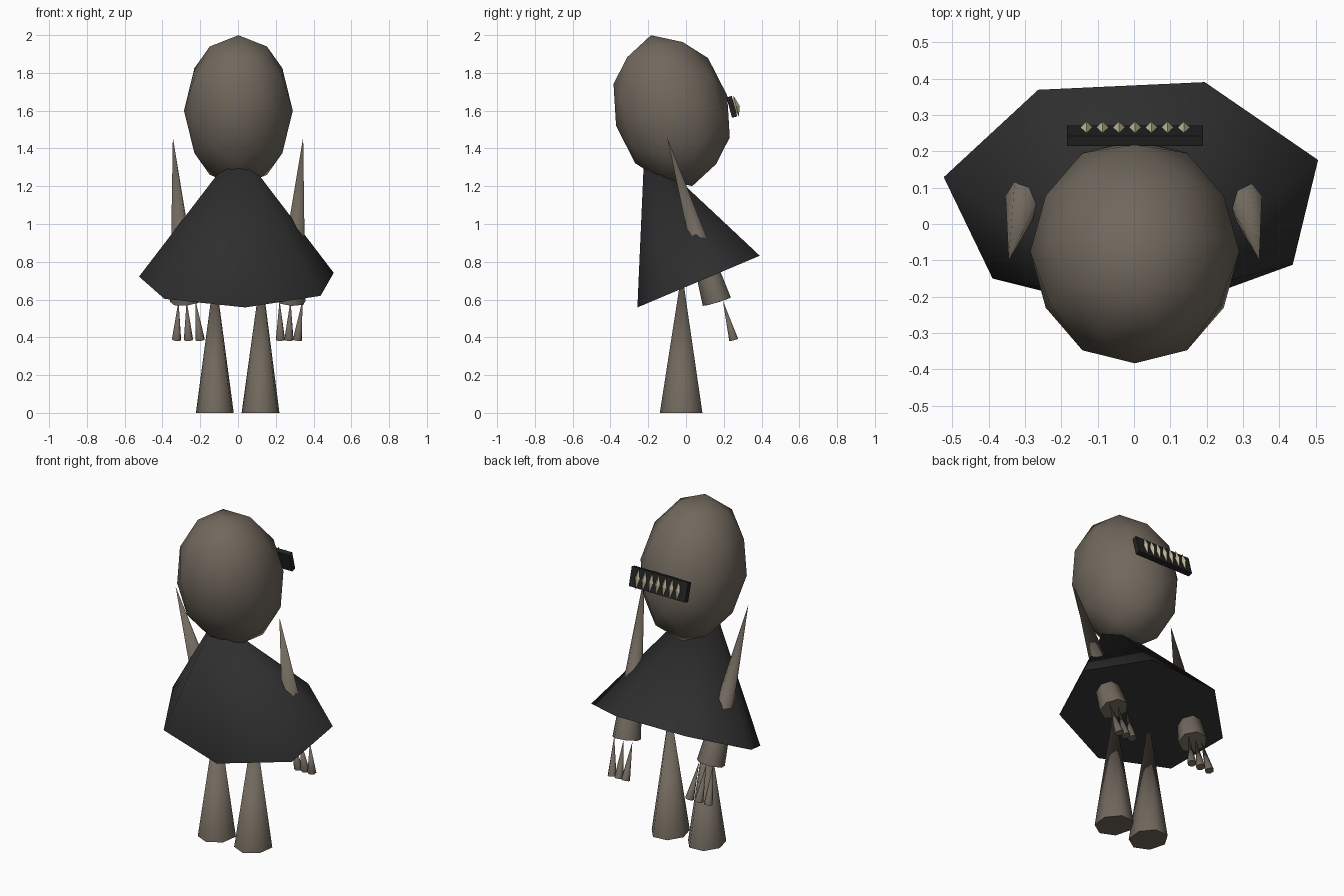
import bpy, bmesh, math
from mathutils import Vector, Matrix

if "Cube" in bpy.data.objects:
    bpy.data.objects.remove(bpy.data.objects["Cube"])


def material(name, rgb):
    m = bpy.data.materials.new(name)
    m.diffuse_color = (*rgb, 1)
    m.use_nodes = True
    m.node_tree.nodes["Principled BSDF"].inputs["Base Color"].default_value = m.diffuse_color
    return m


skin = material("taupe", (0.165, 0.139, 0.110))
cloth = material("charcoal", (0.027, 0.027, 0.027))
clip_mat = material("black", (0.016, 0.016, 0.016))
stud_mat = material("pale_gold", (0.50, 0.45, 0.30))


def add_object(name, mesh, mat):
    mesh.materials.append(mat)
    ob = bpy.data.objects.new(name, mesh)
    bpy.context.collection.objects.link(ob)
    return ob


def cone(name, base, apex, rx, ry, mat, sides=7, phase=17):
    """Cone with a flat closed base, smooth sides and an elliptical section."""
    base, apex = Vector(base), Vector(apex)
    axis = apex - base
    rot = Vector((0, 0, 1)).rotation_difference(axis.normalized())
    verts = []
    for i in range(sides):
        a = math.radians(phase) + math.tau * i / sides
        verts.append(base + rot @ Vector((rx * math.cos(a), ry * math.sin(a), 0)))
    verts.append(apex)
    faces = [(i, (i + 1) % sides, sides) for i in range(sides)]
    faces.append(tuple(reversed(range(sides))))
    mesh = bpy.data.meshes.new(name)
    mesh.from_pydata(verts, [], faces)
    for p in mesh.polygons:
        p.use_smooth = len(p.vertices) == 3
    # Keep the rim of the base crisp
    for e in mesh.edges:
        e.use_edge_sharp = sides not in e.vertices
    return add_object(name, mesh, mat)


def from_bmesh(name, bm, mat, smooth=False):
    mesh = bpy.data.meshes.new(name)
    for f in bm.faces:
        f.smooth = smooth
    bm.to_mesh(mesh)
    bm.free()
    return add_object(name, mesh, mat)


# Head: low icosphere stretched upward and leaning forward
bm = bmesh.new()
bmesh.ops.create_icosphere(bm, subdivisions=2, radius=1)
bm.transform(Matrix.Translation((0.002, -0.076, 1.6))
             @ Matrix.Rotation(math.radians(15.3), 4, 'X')
             @ Matrix.Diagonal((0.288, 0.305, 0.414, 1))
             @ Matrix.Rotation(math.radians(-31.717), 4, 'Y'))
from_bmesh("head", bm, skin, smooth=True)

# Dress: wide leaning cone
cone("dress", (0, 0.078, 0.70), (0, -0.22, 1.405), 0.53, 0.365, cloth)

# Legs and arms
for side, s in (("left", -1), ("right", 1)):
    cone(side + "_leg", (s * 0.121, -0.022, 0), (s * 0.123, -0.022, 0.75),
         0.103, 0.117, skin)
    cone(side + "_arm", (s * 0.28, 0.165, 0.59), (s * 0.345, -0.10, 1.46),
         0.08, 0.08, skin)

# Fingers: (base x, tip x) for each hand
fingers = {
    "left": ((-0.325, -0.315), (-0.262, -0.272), (-0.20, -0.225)),
    "right": ((0.225, 0.22), (0.27, 0.278), (0.315, 0.341)),
}
for side, pairs in fingers.items():
    for i, (bx, tx) in enumerate(pairs):
        cone(f"{side}_finger_{i + 1}", (bx, 0.253, 0.387), (tx, 0.195, 0.595),
             0.025, 0.025, skin)

# Hair clip: tilted bar on the back of the head
tilt = Matrix.Rotation(math.radians(15), 4, 'X')
bm = bmesh.new()
bmesh.ops.create_cube(bm, size=1)
bm.transform(Matrix.Translation((0.003, 0.243, 1.62)) @ tilt
             @ Matrix.Diagonal((0.375, 0.029, 0.112, 1)))
from_bmesh("hair_clip", bm, clip_mat)

# Studs: slim eight-faced gems along the bar
for i in range(7):
    bm = bmesh.new()
    ring = [bm.verts.new(v) for v in ((1, 0, 0), (0, 1, 0), (-1, 0, 0), (0, -1, 0))]
    top, bottom = bm.verts.new((0, 0, 1)), bm.verts.new((0, 0, -1))
    for k in range(4):
        a, b = ring[k], ring[(k + 1) % 4]
        bm.faces.new((a, b, top))
        bm.faces.new((b, a, bottom))
    bm.transform(Matrix.Translation((0.003 + (i - 3) * 0.0447, 0.266, 1.624)) @ tilt
                 @ Matrix.Diagonal((0.017, 0.017, 0.06, 1)))
    from_bmesh(f"clip_stud_{i + 1}", bm, stud_mat)
